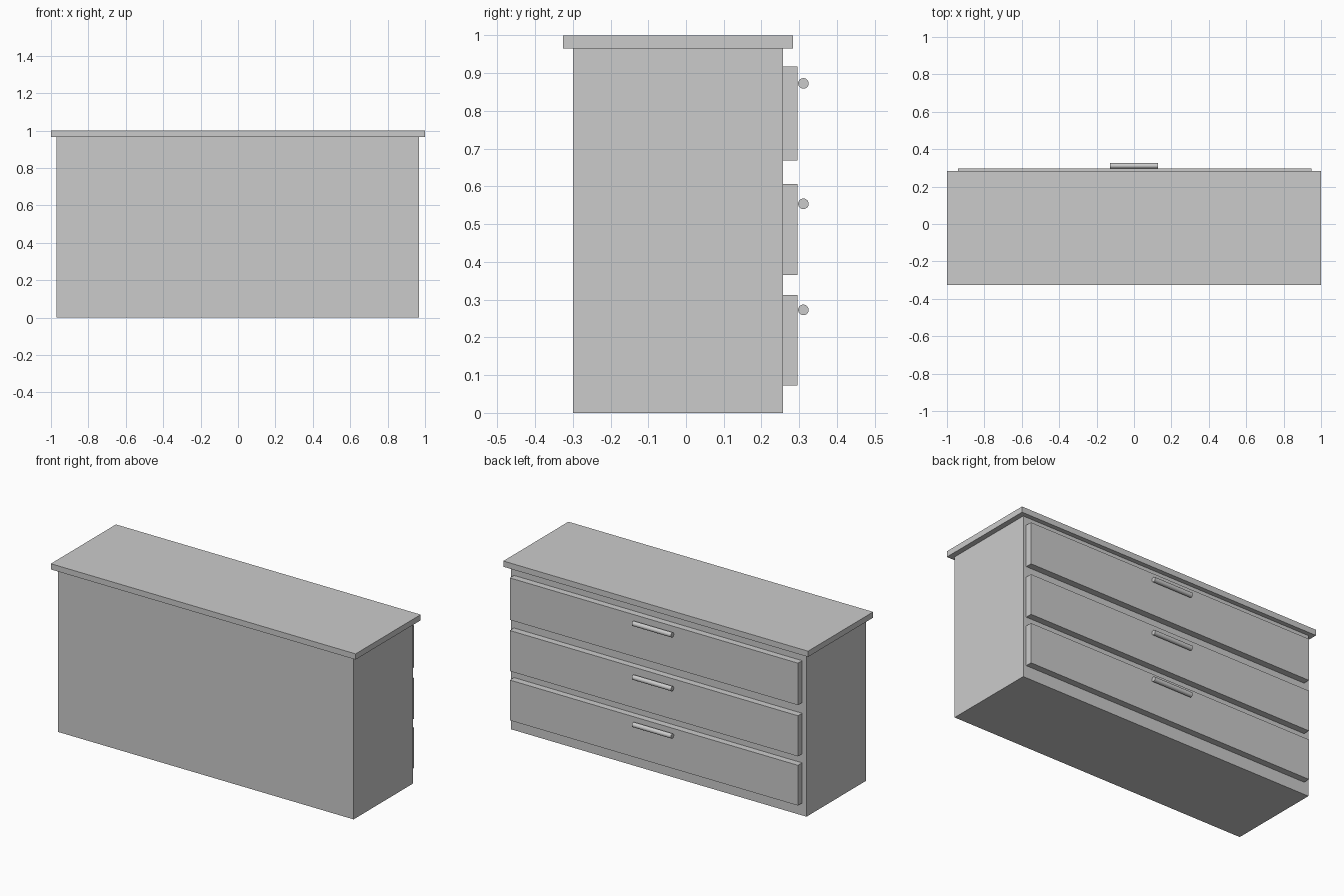
import bpy
import math

if "Cube" in bpy.data.objects:
    bpy.data.objects.remove(bpy.data.objects["Cube"])


def box(name, x, y, z):
    """Box spanning the (min, max) ranges on each axis."""
    bpy.ops.mesh.primitive_cube_add(size=1, location=[(a + b) / 2 for a, b in (x, y, z)])
    obj = bpy.context.object
    obj.name = name
    obj.scale = [b - a for a, b in (x, y, z)]
    bpy.ops.object.transform_apply(location=False, rotation=False, scale=True)
    return obj


def bar_handle(name, y, z, radius, length):
    """Round bar lying along x."""
    bpy.ops.mesh.primitive_cylinder_add(vertices=32, radius=radius, depth=length,
                                        location=(0, y, z), rotation=(0, math.pi / 2, 0))
    bpy.context.object.name = name
    bpy.ops.object.shade_smooth_by_angle()


# Cabinet body and overhanging top
box("cabinet_body", (-0.971, 0.969), (-0.3, 0.257), (0, 0.966))
box("top_board", (-1, 1), (-0.326, 0.284), (0.966, 1))

# Drawer fronts and handles on the +y side: bottom, top, handle height
drawers = {
    "lower": (0.073, 0.312, 0.273),
    "middle": (0.365, 0.606, 0.554),
    "upper": (0.669, 0.918, 0.873),
}
for level, (low, high, handle_z) in drawers.items():
    box(f"{level}_drawer_front", (-0.942, 0.949), (0.257, 0.296), (low, high))
    bar_handle(f"{level}_drawer_handle", 0.311, handle_z, 0.014, 0.256)
